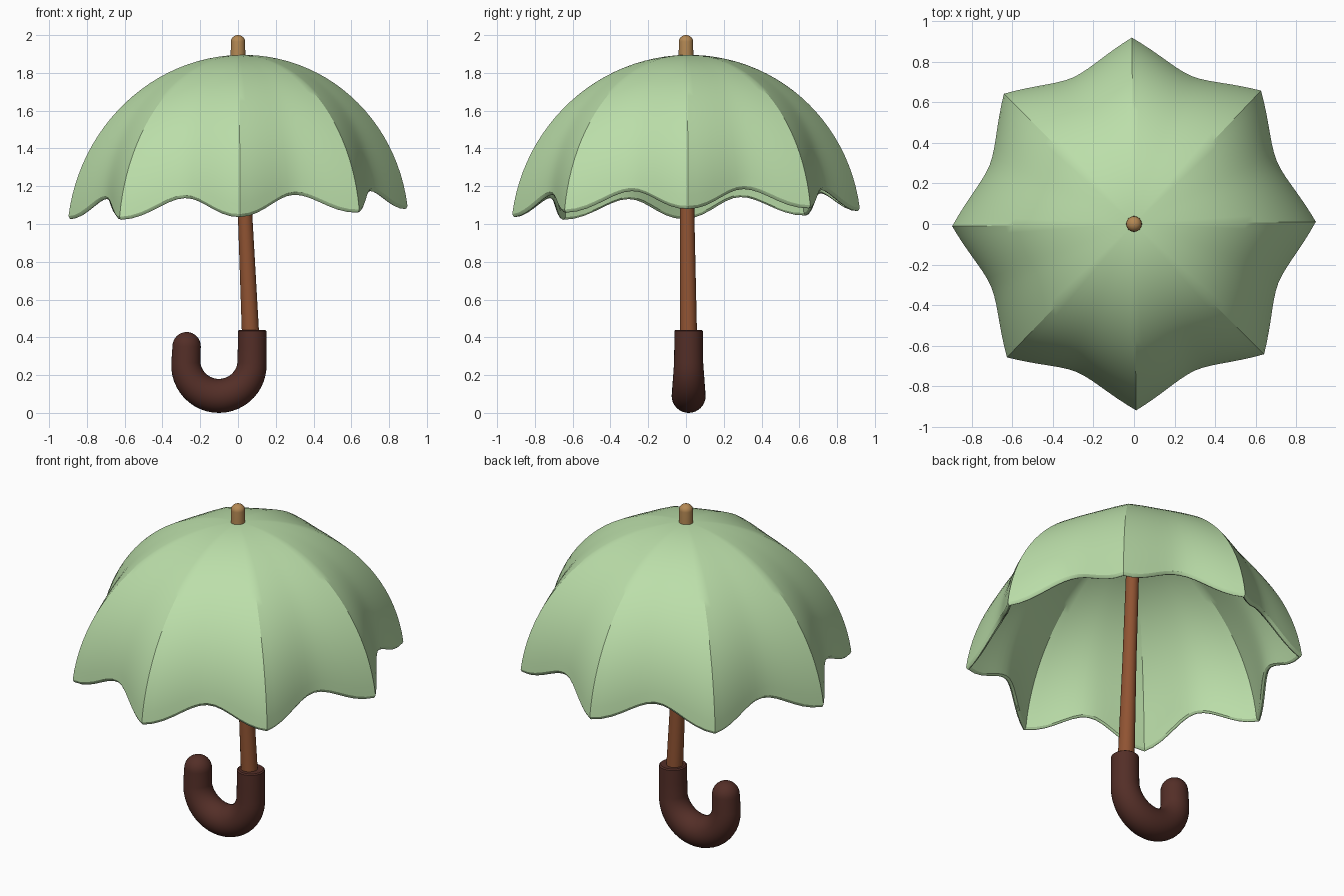
import bpy, bmesh
from math import sin, cos, pi, radians

if "Cube" in bpy.data.objects:
    bpy.data.objects.remove(bpy.data.objects["Cube"], do_unlink=True)


def make_material(name, srgb):
    color = [c ** 2.2 for c in srgb] + [1.0]
    mat = bpy.data.materials.new(name)
    mat.use_nodes = True
    mat.diffuse_color = color
    mat.node_tree.nodes["Principled BSDF"].inputs["Base Color"].default_value = color
    return mat


def finish(name, bm, mat, angle=30):
    bmesh.ops.recalc_face_normals(bm, faces=bm.faces)
    mesh = bpy.data.meshes.new(name)
    bm.to_mesh(mesh)
    bm.free()
    obj = bpy.data.objects.new(name, mesh)
    bpy.context.collection.objects.link(obj)
    mesh.materials.append(mat)
    bpy.ops.object.select_all(action="DESELECT")
    obj.select_set(True)
    bpy.context.view_layer.objects.active = obj
    bpy.ops.object.shade_smooth_by_angle(angle=radians(angle))
    return obj


def bridge(bm, a, b):
    n = len(a)
    for i in range(n):
        j = (i + 1) % n
        bm.faces.new((a[i], a[j], b[j], b[i]))


def sweep(name, stations, mat, sides=32):
    """Tube through stations (x, y, z, heading, radius) in the xz plane."""
    bm = bmesh.new()
    rings = []
    for x, y, z, heading, r in stations:
        rings.append([bm.verts.new((x - sin(heading) * r * cos(u),
                                    y + r * sin(u),
                                    z + cos(heading) * r * cos(u)))
                      for u in (2 * pi * i / sides for i in range(sides))])
    for a, b in zip(rings, rings[1:]):
        bridge(bm, a, b)
    bm.faces.new(rings[0])
    bm.faces.new(rings[-1])
    return finish(name, bm, mat)


def round_cap(x, y, z, heading, r, length, steps=8):
    """Stations that close a tube with a dome."""
    out = []
    for k in range(1, steps + 1):
        a = pi / 2 * k / steps
        d = length * sin(a)
        out.append((x + cos(heading) * d, y, z + sin(heading) * d,
                    heading, max(r * cos(a), 0.002)))
    return out


green = make_material("soft green fabric", (0.73, 0.87, 0.66))
wood = make_material("warm brown wood", (0.56, 0.33, 0.21))
dark = make_material("dark brown grip", (0.33, 0.195, 0.17))
tan = make_material("tan tip", (0.70, 0.53, 0.33))

# Canopy: eight sagging panels, scalloped hem, double skin
PANELS, SEGS, ROWS, THICK, APEX = 8, 14, 24, 0.026, 1.895


def canopy_point(t, i, inset):
    u = (i % SEGS) / SEGS
    phi = 2 * pi * i / (PANELS * SEGS) + 0.012
    s = 1 - abs(2 * u - 1)                    # 0 on a rib, 1 mid panel
    sag = 1 - (1 - s) ** 1.8
    scallop = (1 - cos(pi * s)) / 2
    a = t * radians(82.5 - 6.5 * scallop)
    r = 0.905 * sin(a) * (1 - (0.052 + 0.075 * t * t) * sag) - inset * sin(a)
    z = APEX - 0.95 * (1 - cos(a)) - inset * cos(a)
    x, y = r * cos(phi), 1.025 * r * sin(phi)
    return x, y, z + 0.03 * x + 0.018 * y


bm = bmesh.new()
outer = [(k / ROWS, 0) for k in range(1, ROWS + 1)]
rim = [(1.008, THICK * 0.25), (1.011, THICK * 0.5), (1.008, THICK * 0.75)]
inner = [(t, THICK) for t, _ in reversed(outer)]
rings = [[bm.verts.new(canopy_point(t, i, inset)) for i in range(PANELS * SEGS)]
         for t, inset in outer + rim + inner]
for a, b in zip(rings, rings[1:]):
    bridge(bm, a, b)
for ring, z in ((rings[0], APEX), (rings[-1], APEX - THICK)):
    pole = bm.verts.new((0, 0, z))
    for i, v in enumerate(ring):
        bm.faces.new((v, ring[(i + 1) % len(ring)], pole))
finish("canopy", bm, green, 24)

# Shaft: slightly leaning and tapered
UP = pi / 2
sweep("shaft", [(0.068, 0.013, 0.38, UP, 0.046),
                (0.037, 0.006, 1.06, UP, 0.038),
                (0.0, 0.0, 1.88, UP, 0.034)], wood)

# Ferrule on the crown
sweep("ferrule", [(0, 0, 1.85, UP, 0.039), (0, 0, 1.965, UP, 0.038)]
      + round_cap(0, 0, 1.965, UP, 0.038, 0.035), tan)

# Hooked handle: straight collar, half-circle bend, rounded end
Y, CX, CZ, BEND = 0.014, -0.101, 0.265, 0.175
path = [(0.075, Y, 0.44, -UP, 0.068), (0.075, Y, 0.434, -UP, 0.075),
        (0.075, Y, 0.35, -UP, 0.076)]
for k in range(25):
    a = pi * k / 24
    path.append((CX + BEND * cos(a), Y, CZ - BEND * sin(a),
                 -UP - a, 0.077 + 0.013 * sin(a)))
end = (CX - BEND + 0.004, Y, 0.352, UP, 0.075)
path.append(end)
path += round_cap(*end, 0.076)
sweep("handle", path, dark)
